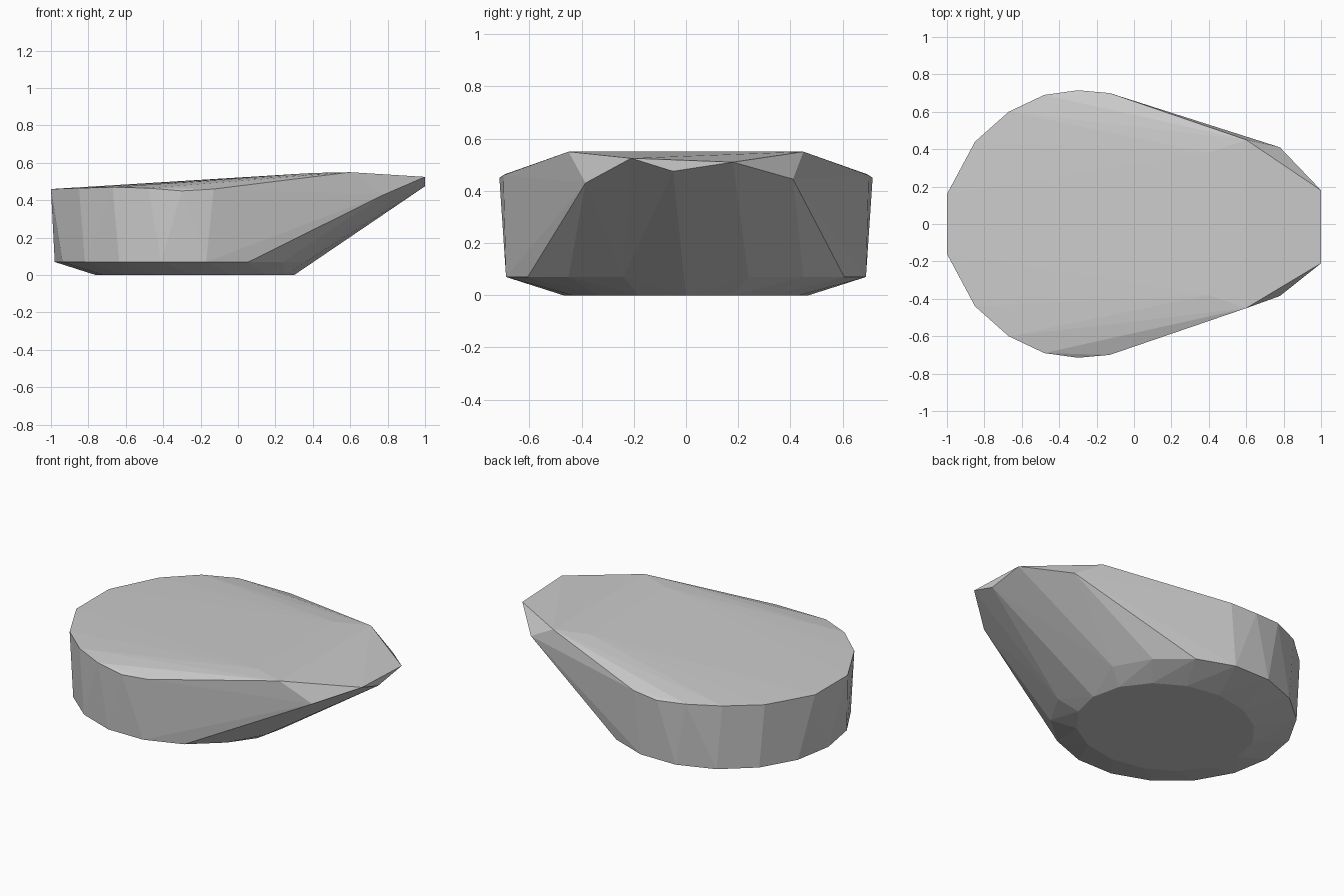
import bpy, bmesh, math

cube = bpy.data.objects.get("Cube")
if cube:
    bpy.data.objects.remove(cube, do_unlink=True)


def ring(cx, rx, ry, z, sides):
    """Points of a flat ellipse."""
    angles = [2 * math.pi * i / sides for i in range(sides)]
    return [(cx + rx * math.cos(a), ry * math.sin(a), z) for a in angles]


def both_sides(points):
    """Mirror points across the long axis."""
    return [(x, s * y, z) for x, y, z in points for s in (1, -1)]


# Base disc and its chamfered edge
points = ring(-0.23, 0.53, 0.47, 0.0, 16)
points += ring(-0.29, 0.69, 0.70, 0.07, 18)

# Rounded rim, rising to the shoulders of the spout
points += both_sides([
    (-1.0, 0.16, 0.46), (-0.85, 0.44, 0.465), (-0.67, 0.60, 0.47),
    (-0.48, 0.69, 0.465), (-0.30, 0.715, 0.45), (-0.13, 0.70, 0.46),
    (0.40, 0.38, 0.546), (0.60, 0.45, 0.55),
])

# Spout tip and its slightly uneven lower corners
points += [
    (0.78, -0.385, 0.43), (0.78, 0.41, 0.445),
    (1.0, -0.21, 0.525), (1.0, 0.18, 0.51), (1.0, -0.05, 0.475),
]

# Faceted solid wrapped around the points
bm = bmesh.new()
for p in points:
    bm.verts.new(p)
hull = bmesh.ops.convex_hull(bm, input=bm.verts[:])
loose = {v for v in hull["geom_interior"] + hull["geom_unused"]
         if isinstance(v, bmesh.types.BMVert)}
bmesh.ops.delete(bm, geom=list(loose), context='VERTS')
bmesh.ops.recalc_face_normals(bm, faces=bm.faces[:])
mesh = bpy.data.meshes.new("faceted_body")
bm.to_mesh(mesh)
bm.free()
body = bpy.data.objects.new("faceted_body", mesh)
bpy.context.collection.objects.link(body)

# Plain grey finish
grey = bpy.data.materials.new("plain_grey")
grey.use_nodes = True
colour = (0.6, 0.6, 0.6, 1)
grey.diffuse_color = colour
grey.node_tree.nodes["Principled BSDF"].inputs["Base Color"].default_value = colour
mesh.materials.append(grey)
